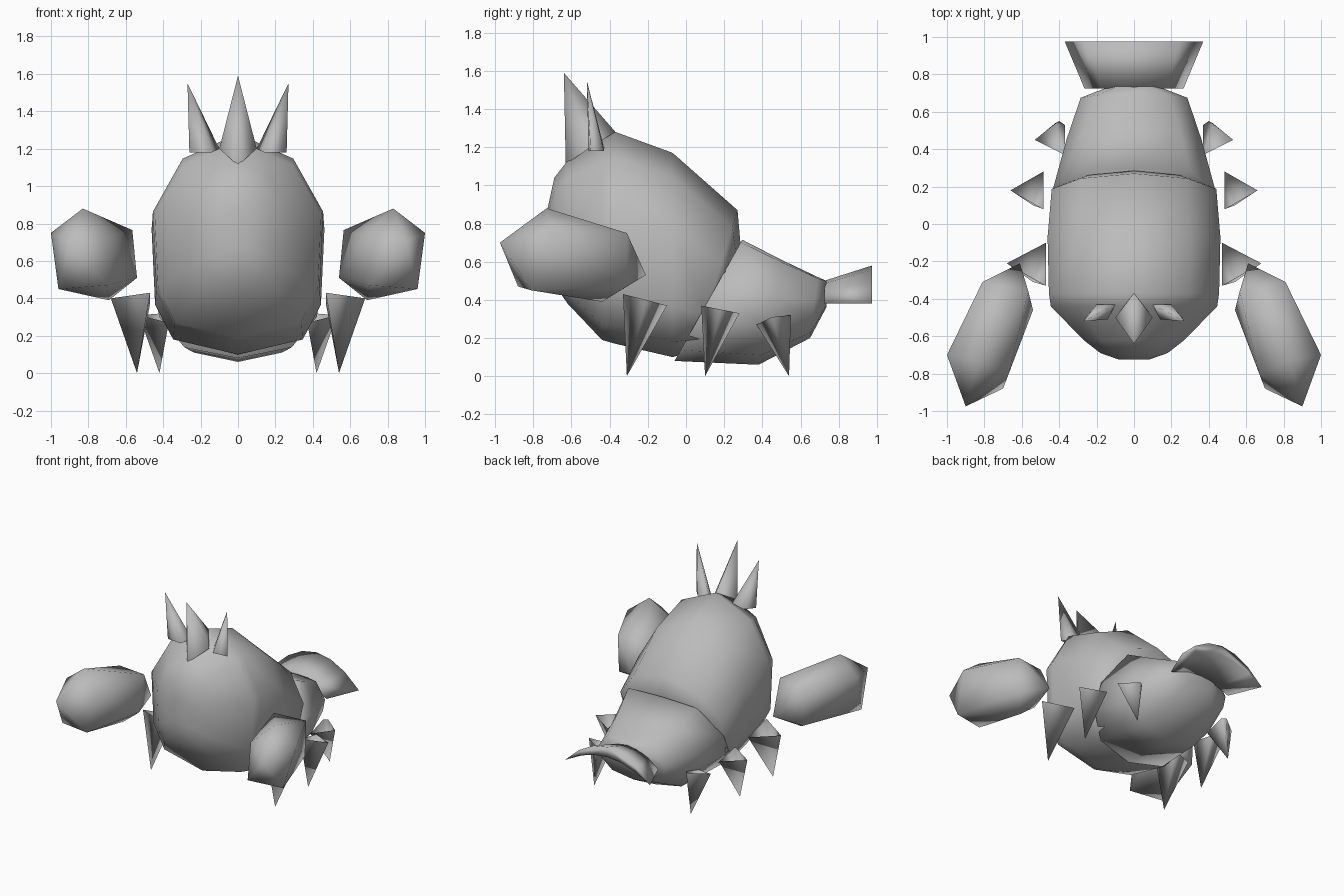
import bpy, bmesh

cube = bpy.data.objects.get("Cube")
if cube:
    bpy.data.objects.remove(cube, do_unlink=True)

grey = bpy.data.materials.new("shell grey")
grey.use_nodes = True
COLOR = (0.5, 0.5, 0.5, 1)
grey.diffuse_color = COLOR
grey.node_tree.nodes["Principled BSDF"].inputs["Base Color"].default_value = COLOR


def finish(name, bm):
    bmesh.ops.recalc_face_normals(bm, faces=bm.faces)
    for f in bm.faces:
        f.smooth = True
    me = bpy.data.meshes.new(name)
    bm.to_mesh(me)
    bm.free()
    me.materials.append(grey)
    ob = bpy.data.objects.new(name, me)
    bpy.context.collection.objects.link(ob)


def loft(name, rings):
    """Bridge equal rings of points and cap both ends."""
    bm = bmesh.new()
    loops = [[bm.verts.new(p) for p in ring] for ring in rings]
    n = len(loops[0])
    for a, b in zip(loops, loops[1:]):
        for i in range(n):
            j = (i + 1) % n
            bm.faces.new((a[i], a[j], b[j], b[i]))
    bm.faces.new(loops[0])
    bm.faces.new(loops[-1])
    finish(name, bm)


def section(profile, half_width, top, bottom):
    """Scale a half profile to a mirrored ring; top and bottom are (y, z)."""
    full = profile + [(-u, t) for u, t in reversed(profile[1:-1])]
    return [(half_width * u,
             (top[0] * (1 + t) + bottom[0] * (1 - t)) / 2,
             (top[1] * (1 + t) + bottom[1] * (1 - t)) / 2) for u, t in full]


def hull(name, points, side):
    bm = bmesh.new()
    verts = [bm.verts.new((x * side, y, z)) for x, y, z in points]
    bmesh.ops.convex_hull(bm, input=verts)
    finish(name, bm)


def spike(name, base, tip, side=1):
    """Open pyramid from a base loop to a tip."""
    bm = bmesh.new()
    loop = [bm.verts.new((x * side, y, z)) for x, y, z in base]
    end = bm.verts.new((tip[0] * side, tip[1], tip[2]))
    for i, v in enumerate(loop):
        bm.faces.new((v, loop[(i + 1) % len(loop)], end))
    finish(name, bm)


# Body: y, half width, bottom and top from front to back, then a leaning rear
BODY = [(0, 1), (.65, .76), (1, .25), (.96, -.5), (.75, -.85), (0, -1)]
stations = [(-.725, .08, .6, .88), (-.69, .18, .48, 1.04), (-.62, .27, .38, 1.13),
            (-.44, .445, .19, 1.24), (-.37, .455, .17, 1.28), (-.07, .462, .10, 1.17)]
loft("body", [section(BODY, w, (y, t), (y, b)) for y, w, b, t in stations]
     + [section(BODY, .44, (.27, .87), (.05, .14)),
        section(BODY, .37, (.285, .7), (.1, .2))])

# Tail: leaning sections with a flat top
TAIL = [(0, 1), (.68, .96), (1, .25), (.96, -.3), (.65, -.82), (0, -1)]
loft("tail", [section(TAIL, .44, (.295, .715), (-.06, .08)),
              section(TAIL, .36, (.5, .61), (.38, .06)),
              section(TAIL, .285, (.69, .52), (.65, .2)),
              section(TAIL, .13, (.735, .5), (.735, .36))])


# Tail fan: arched crescent flaring to the back
def crescent(y, half_width, low, high, inner):
    steps = [i / 3 for i in range(-3, 4)]
    upper = [(half_width * u, y, low + (high - low) * (1 - u * u)) for u in steps]
    lower = [(half_width * u, y, low + (inner - low) * (1 - u * u))
             for u in reversed(steps[1:-1])]
    return upper + lower


loft("tail_fan", [crescent(.725, .265, .38, .5, .44),
                  crescent(.975, .37, .38, .58, .5)])

# Paired parts, given for the left side
CLAW = [(.83, -.73, .88), (1, -.7, .75), (.9, -.975, .7), (.96, -.81, .45),
        (.7, -.88, .47), (.565, -.36, .765), (.54, -.46, .51), (.69, -.44, .39),
        (.61, -.21, .53), (.81, -.31, .75), (.8, -.31, .47), (.67, -.8, .73)]
SPIKES = {
    "front_leg": [(.47, -.33, .43), (.47, -.1, .37), (.68, -.21, .4), (.54, -.31, 0)],
    "middle_leg": [(.485, .08, .37), (.485, .28, .33), (.66, .18, .35), (.54, .1, 0)],
    "back_leg": [(.37, .37, .27), (.53, .45, .31), (.4, .55, .32), (.37, .53, .32),
                 (.42, .54, 0)],
    "head_spike": [(.1, -.43, 1.2), (.14, -.51, 1.18), (.26, -.5, 1.18),
                   (.2, -.43, 1.18), (.27, -.52, 1.55)],
}
for label, side in (("left", 1), ("right", -1)):
    hull(label + "_claw", CLAW, side)
    for part, (*base, tip) in SPIKES.items():
        spike(label + "_" + part, base, tip, side)

# Centre head spike
spike("centre_head_spike", [(0, -.63, 1.11), (.1, -.5, 1.2), (0, -.37, 1.28),
                            (-.1, -.5, 1.2)], (0, -.64, 1.59))
